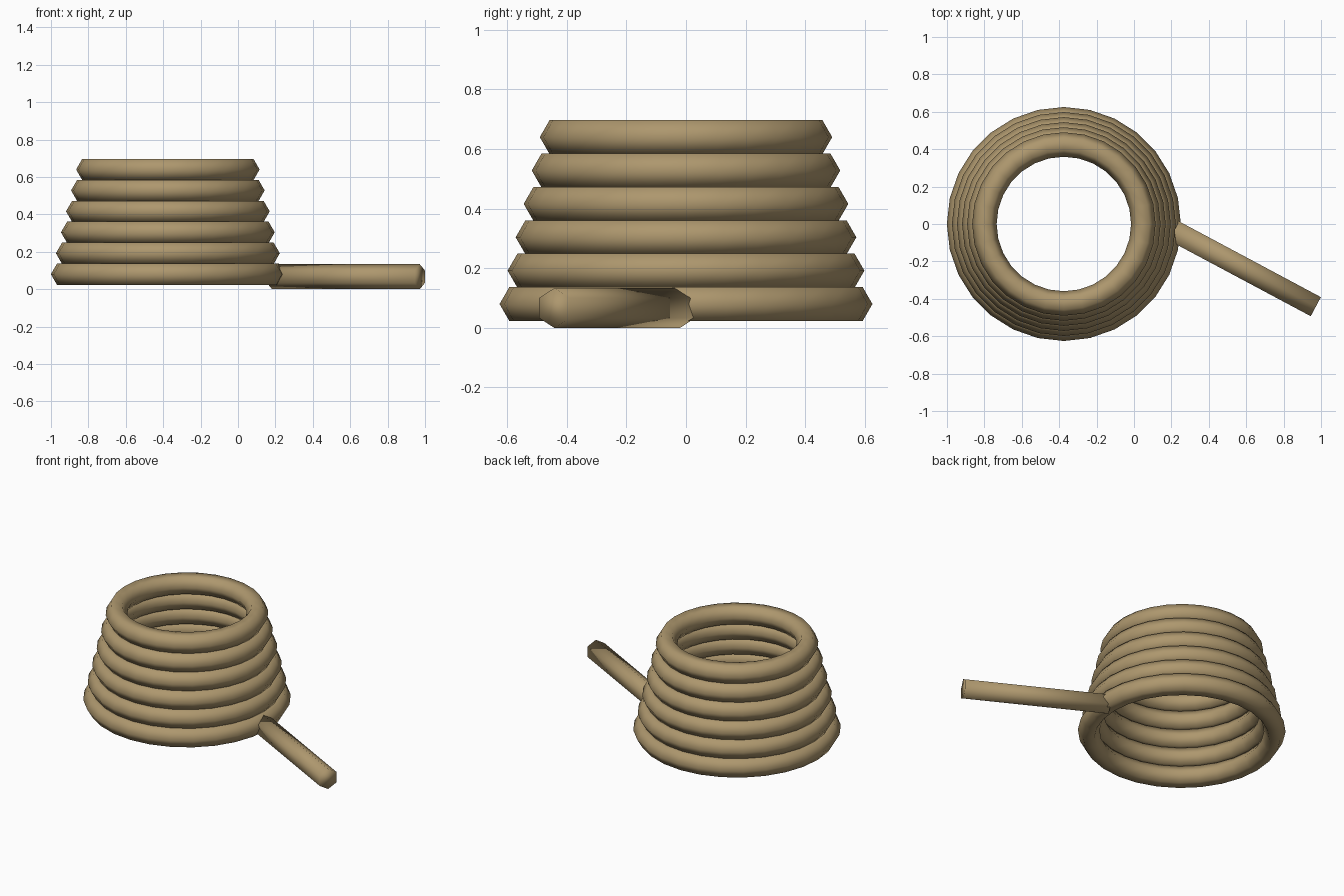
import bpy
from math import pi
from mathutils import Vector, Matrix

cube = bpy.data.objects.get("Cube")
if cube:
    bpy.data.objects.remove(cube, do_unlink=True)

# Single tan rope colour
TAN = (0.42, 0.31, 0.155, 1.0)
rope = bpy.data.materials.new("tan_rope")
rope.use_nodes = True
rope.diffuse_color = TAN
shader = next(n for n in rope.node_tree.nodes if n.type == 'BSDF_PRINCIPLED')
shader.inputs["Base Color"].default_value = TAN
shader.inputs["Roughness"].default_value = 0.8


def finish(name):
    obj = bpy.context.object
    obj.name = name
    obj.data.materials.append(rope)
    bpy.ops.object.shade_smooth()
    return obj


# Stacked coils, each a little narrower than the one below
COILS = 6
for i in range(COILS):
    bpy.ops.mesh.primitive_torus_add(
        major_segments=28, minor_segments=6,
        major_radius=0.56 - 0.027 * i, minor_radius=0.0655,
        location=(-0.375, 0, 0.08 + 0.112 * i))
    finish(f"coil_{i + 1}")

# Loose rope end: hexagonal rod lying on the ground, ridge upwards
start = Vector((0.182, -0.02, 0.0667))
end = Vector((0.972, -0.442, 0.0667))
along = (end - start).normalized()
up = Vector((0, 0, 1))
side = up.cross(along)
bpy.ops.mesh.primitive_cylinder_add(
    vertices=6, radius=0.0667, depth=(end - start).length)
rod = finish("loose_rope_end")
# Primitive's first corner lies on its local y axis, so y points up
frame = Matrix((side, up, -along)).transposed()
if frame.determinant() < 0:
    frame = Matrix((-side, up, -along)).transposed()
rod.matrix_world = Matrix.Translation((start + end) / 2) @ frame.to_4x4()
